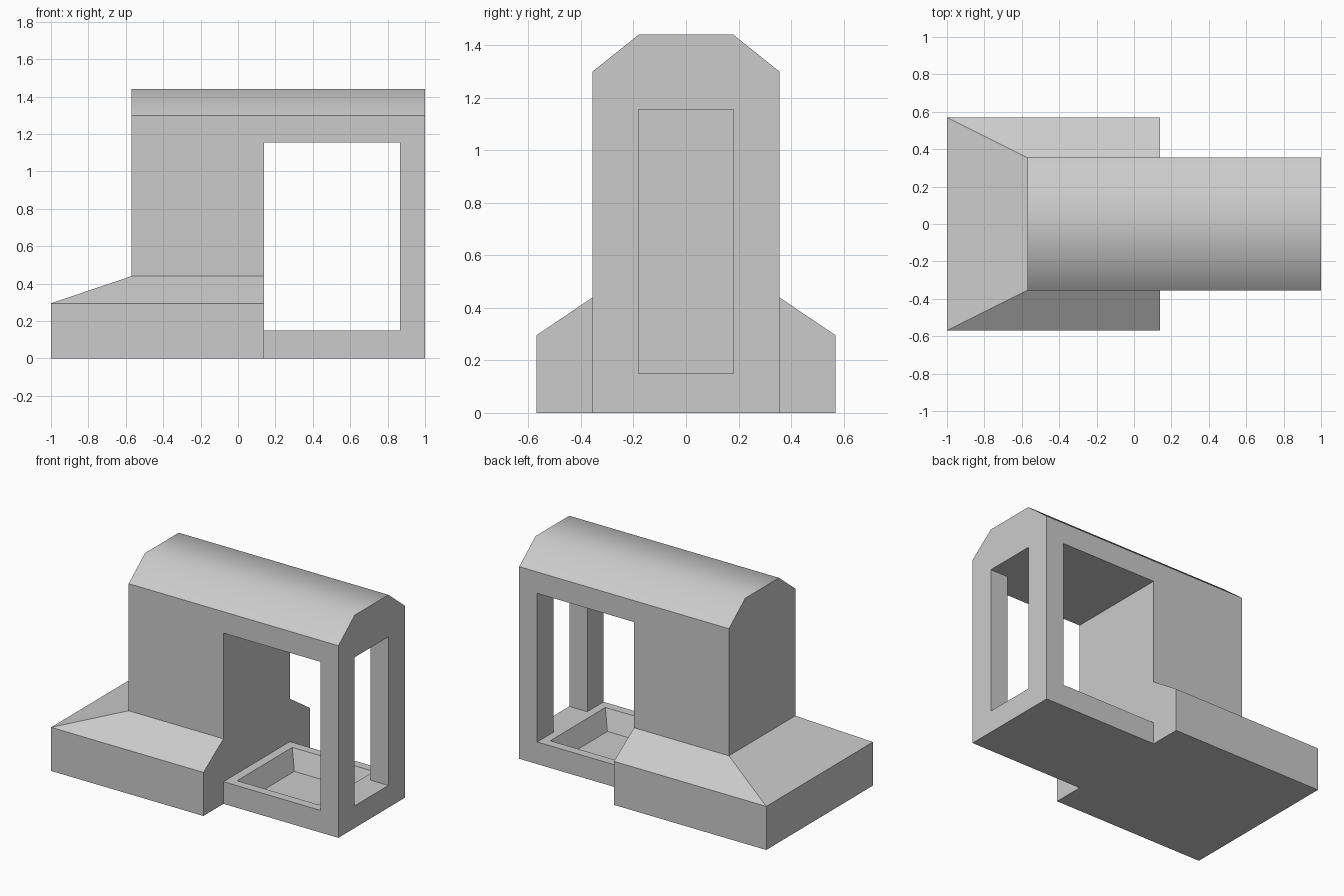
import bpy, bmesh
from mathutils import Vector

if "Cube" in bpy.data.objects:
    bpy.data.objects.remove(bpy.data.objects["Cube"])

grey = bpy.data.materials.new("plain grey")
grey.diffuse_color = (0.6, 0.6, 0.6, 1)
grey.use_nodes = True
grey.node_tree.nodes["Principled BSDF"].inputs["Base Color"].default_value = grey.diffuse_color


def loft(name, lower, upper):
    """Closed solid between two matching loops of points."""
    bm = bmesh.new()
    a = [bm.verts.new(p) for p in lower]
    b = [bm.verts.new(p) for p in upper]
    n = len(a)
    bm.faces.new(a[::-1])
    bm.faces.new(b)
    for i in range(n):
        j = (i + 1) % n
        bm.faces.new((a[i], a[j], b[j], b[i]))
    bmesh.ops.recalc_face_normals(bm, faces=bm.faces)
    me = bpy.data.meshes.new(name)
    bm.to_mesh(me)
    bm.free()
    me.materials.append(grey)
    ob = bpy.data.objects.new(name, me)
    bpy.context.collection.objects.link(ob)
    return ob


def rect(x0, x1, y, z):
    return [(x0, -y, z), (x1, -y, z), (x1, y, z), (x0, y, z)]


def combine(target, other, operation):
    """Apply an exact boolean and remove the helper."""
    mod = target.modifiers.new(operation, 'BOOLEAN')
    mod.operation, mod.solver, mod.object = operation, 'EXACT', other
    bpy.context.view_layer.objects.active = target
    bpy.ops.object.modifier_apply(modifier=mod.name)
    bpy.data.objects.remove(other)


X_BACK, X_ROOM, X_POST = -0.57, 0.14, 0.865   # back wall, porch start, corner posts
W, W_TOP, W_BASE = 0.355, 0.18, 0.57          # half widths

# Body: house-shaped end profile swept along x
half = [(W, 0), (W, 1.30), (W_TOP, 1.44)]
profile = half + [(-y, z) for y, z in reversed(half)]
body = loft("arched_tower_body",
            [(X_BACK, y, z) for y, z in profile],
            [(1, y, z) for y, z in profile])

# Porch opening: through both sides and out of the end, leaving corner posts
side = [(X_ROOM, -0.5), (X_POST, -0.5), (X_POST, -W_TOP), (1.1, -W_TOP)]
plan = side + [(x, -y) for x, y in reversed(side)]
opening = loft("porch_cutter",
               [(x, y, 0.15) for x, y in plan],
               [(x, y, 1.155) for x, y in plan])
combine(body, opening, 'DIFFERENCE')

# Sunken tray with tapered sides in the porch floor
tray = loft("tray_cutter", rect(0.25, 0.76, 0.245, 0.02), rect(0.15, 0.86, 0.345, 0.28))
combine(body, tray, 'DIFFERENCE')

# Wide base: straight walls with sloping shoulders up to the body
base = loft("base_walls", rect(-1, X_ROOM, W_BASE, 0), rect(-1, X_ROOM, W_BASE, 0.295))
bm = bmesh.new()
bm.from_mesh(base.data)
top = max(bm.faces, key=lambda f: f.calc_center_median().z)
res = bmesh.ops.extrude_discrete_faces(bm, faces=[top])
bm.free()
bm = bmesh.new()
rings = [rect(-1, X_ROOM, W_BASE, 0), rect(-1, X_ROOM, W_BASE, 0.295), rect(X_BACK, X_ROOM, W, 0.44)]
loops = [[bm.verts.new(p) for p in r] for r in rings]
bm.faces.new(loops[0][::-1])
bm.faces.new(loops[-1])
for lo, hi in zip(loops, loops[1:]):
    for i in range(4):
        j = (i + 1) % 4
        bm.faces.new((lo[i], lo[j], hi[j], hi[i]))
bmesh.ops.recalc_face_normals(bm, faces=bm.faces)
bm.to_mesh(base.data)
bm.free()
combine(body, base, 'UNION')

# Smooth shading on the roof only
for p in body.data.polygons:
    p.use_smooth = p.center.z > 1.29 and p.normal.z > 0.3
